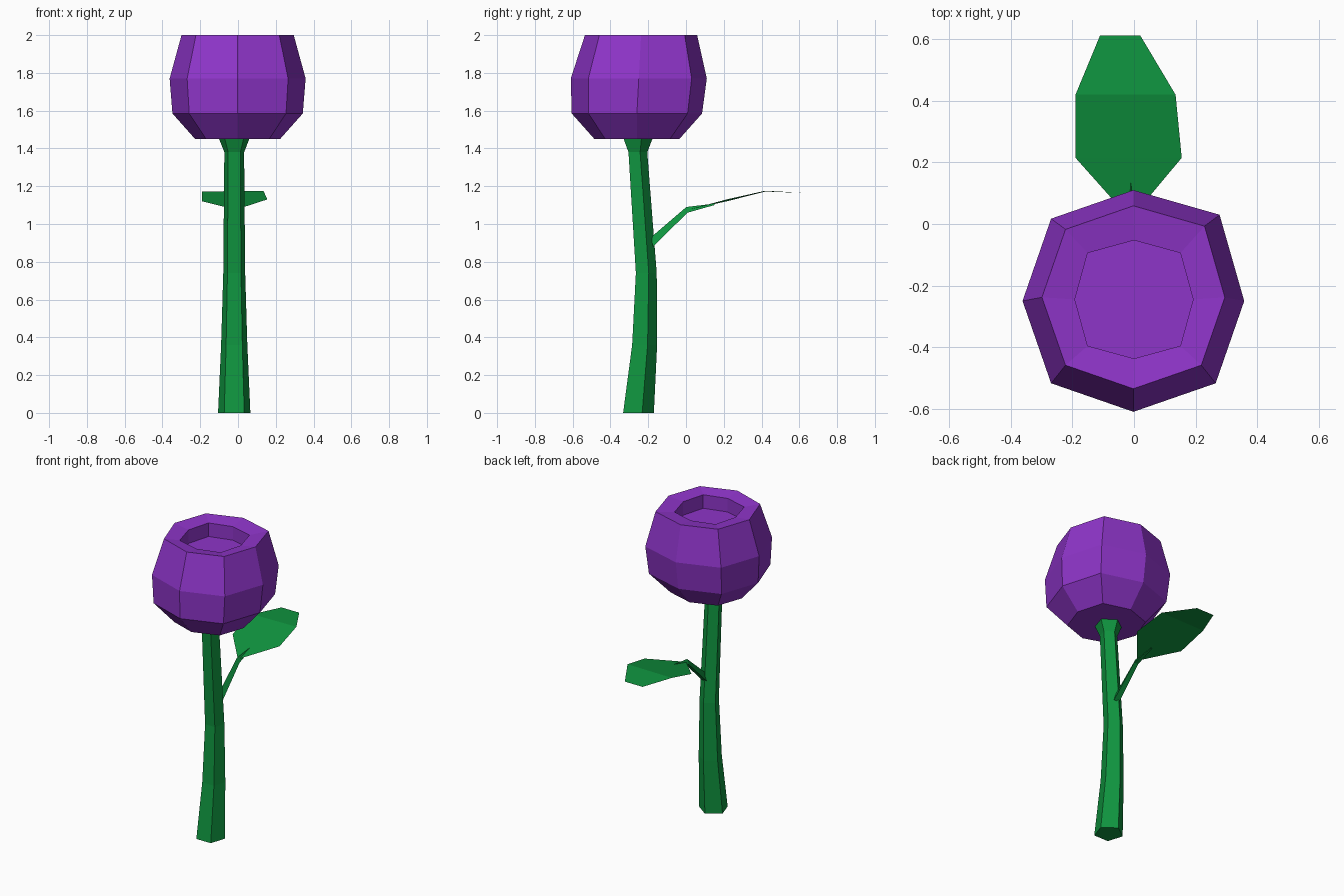
import bpy
import math

if "Cube" in bpy.data.objects:
    bpy.data.objects.remove(bpy.data.objects["Cube"])


def material(name, color):
    m = bpy.data.materials.new(name)
    m.diffuse_color = (*color, 1)
    m.use_nodes = True
    m.node_tree.nodes["Principled BSDF"].inputs["Base Color"].default_value = m.diffuse_color
    return m


def mesh_object(name, verts, faces, mat):
    me = bpy.data.meshes.new(name)
    me.from_pydata(verts, [], faces)
    me.materials.append(mat)
    ob = bpy.data.objects.new(name, me)
    bpy.context.collection.objects.link(ob)
    return ob


def loft(name, rings, mat):
    """Join equal-sized rings, listed bottom to top, and cap both ends."""
    n = len(rings[0])
    verts = [v for ring in rings for v in ring]
    faces = [tuple(reversed(range(n))), tuple(range(len(verts) - n, len(verts)))]
    for k in range(len(rings) - 1):
        for i in range(n):
            j = (i + 1) % n
            faces.append((k * n + i, k * n + j, (k + 1) * n + j, (k + 1) * n + i))
    return mesh_object(name, verts, faces, mat)


def ring(cx, cy, z, r, n, start=0.0, factors=None):
    pts = []
    for i in range(n):
        a = start + math.tau * i / n
        rr = r * (factors[i] if factors else 1)
        pts.append((cx + rr * math.cos(a), cy + rr * math.sin(a), z))
    return pts


green = material("leaf_green", (0.005, 0.30, 0.05))
purple = material("petal_purple", (0.27, 0.035, 0.58))

# Stem: bent five-sided tube flaring under the bloom (cy, z, r)
stem = [(-0.26, 0, 0.09), (-0.226, 0.36, 0.073), (-0.216, 0.74, 0.061),
        (-0.26, 1.38, 0.055), (-0.262, 1.45, 0.084)]
loft("stem", [ring(-0.02, y, z, r, 5, math.pi / 2) for y, z, r in stem], green)

# Bloom: slightly irregular eight-sided cup with a sunken centre (cy, z, r)
outer = [1, 1.1, 1, 1.05, 1, 1.05, 1, 1.05]
inner = [1, 1.11] * 4
cup = [(-0.26, 1.45, 0.225), (-0.26, 1.585, 0.345), (-0.25, 1.77, 0.36), (-0.238, 2.0, 0.297)]
well = [(-0.245, 1.985, 0.192), (-0.245, 1.895, 0.192)]
loft("bloom", [ring(-0.002, y, z, r, 8, 0, outer) for y, z, r in cup]
     + [ring(0, y, z, r, 8, 0, inner) for y, z, r in well], purple)

# Leaf stalk: tapered three-sided twig (y, z, half width, height, y lean)
twig = [(-0.18, 0.905, 0.02, 0.025, -0.005), (0.005, 1.075, 0.016, 0.015, -0.003),
        (0.15, 1.104, 0.005, 0.004, 0)]
loft("leaf_stalk", [[(-0.01 - w, y - lean, z - h, ), (-0.01 + w, y - lean, z - h),
                     (-0.01, y + lean, z + h)] for y, z, w, h, lean in twig], green)

# Leaf: thin folded blade
blade = [(-0.012, 0.015, 1.076), (0.155, 0.215, 1.13), (-0.19, 0.215, 1.12),
         (0.135, 0.42, 1.176), (-0.19, 0.42, 1.172), (0.02, 0.613, 1.165), (-0.11, 0.613, 1.165)]
mesh_object("leaf", blade, [(0, 1, 2), (2, 1, 3, 4), (4, 3, 5, 6)], green)
